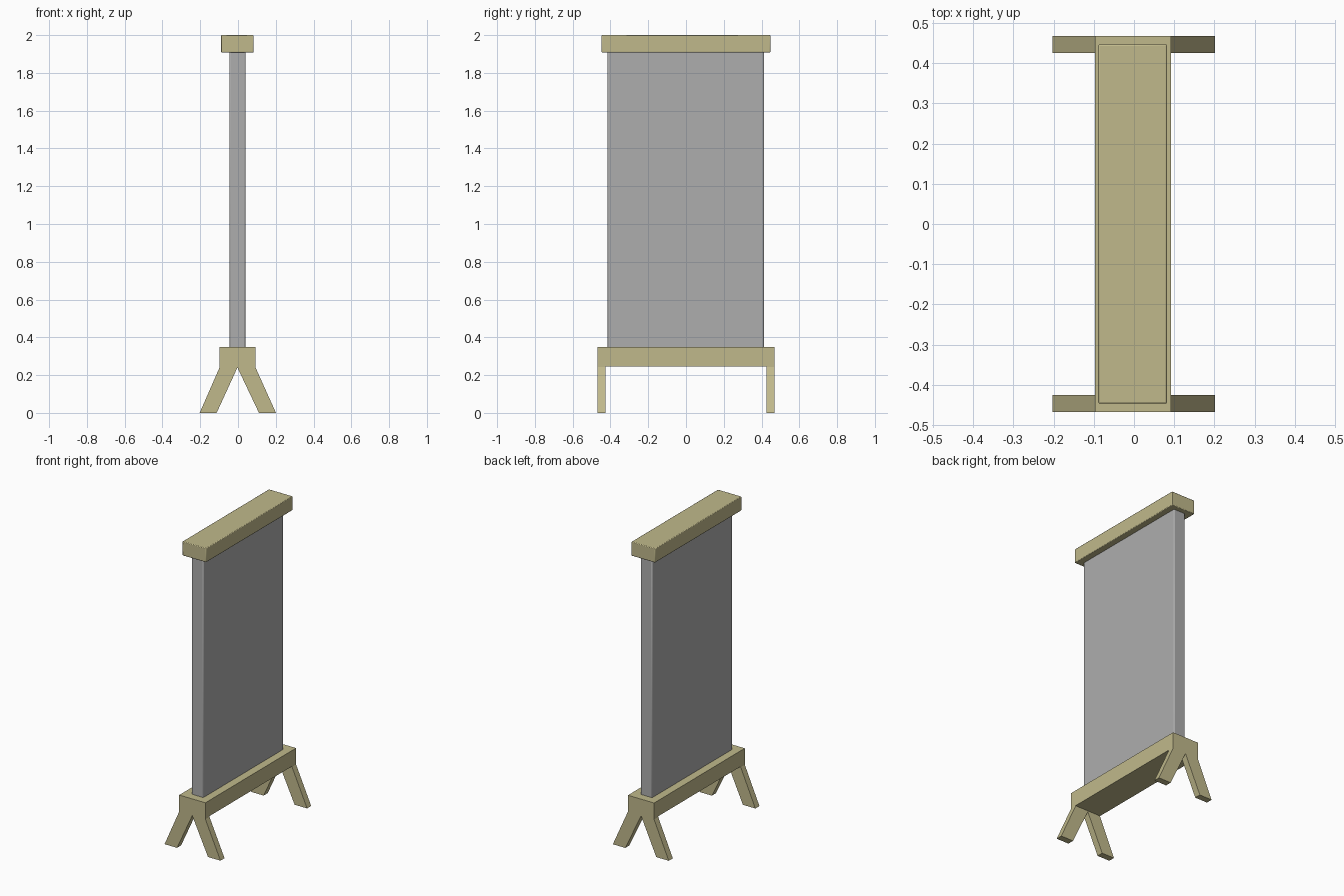
import bpy, bmesh, math

if "Cube" in bpy.data.objects:
    bpy.data.objects.remove(bpy.data.objects["Cube"])


def material(name, rgb):
    m = bpy.data.materials.new(name)
    m.diffuse_color = (*rgb, 1)
    m.use_nodes = True
    m.node_tree.nodes["Principled BSDF"].inputs["Base Color"].default_value = m.diffuse_color
    return m


wood = material("khaki wood", (0.53, 0.485, 0.26))
grey = material("grey panel", (0.42, 0.42, 0.42))


def prism(name, profile, y0, y1, mat=None):
    """Extrude an x/z outline along y."""
    bm = bmesh.new()
    face = bm.faces.new([bm.verts.new((x, y0, z)) for x, z in profile])
    ext = bmesh.ops.extrude_face_region(bm, geom=[face])
    verts = [v for v in ext["geom"] if isinstance(v, bmesh.types.BMVert)]
    bmesh.ops.translate(bm, verts=verts, vec=(0, y1 - y0, 0))
    bmesh.ops.recalc_face_normals(bm, faces=bm.faces)
    me = bpy.data.meshes.new(name)
    bm.to_mesh(me)
    bm.free()
    ob = bpy.data.objects.new(name, me)
    bpy.context.collection.objects.link(ob)
    if mat:
        me.materials.append(mat)
    return ob


def rect(x0, x1, z0, z1):
    return [(x0, z0), (x1, z0), (x1, z1), (x0, z1)]


def soften(ob, width):
    b = ob.modifiers.new("soft edges", "BEVEL")
    b.width = width
    b.segments = 2
    bpy.ops.object.select_all(action="DESELECT")
    ob.select_set(True)
    bpy.context.view_layer.objects.active = ob
    bpy.ops.object.shade_smooth_by_angle(angle=math.radians(35))


# Display panel
panel = prism("panel", rect(-0.045, 0.04, 0.33, 1.93), -0.415, 0.414, grey)
soften(panel, 0.007)

# Top rail
top_rail = prism("top_rail", rect(-0.089, 0.082, 1.908, 2.0), -0.447, 0.447, wood)
soften(top_rail, 0.004)

# Bottom rail and splayed legs: one long profile with the middle cut away
outline = [(-0.097, 0.349), (0.092, 0.349), (0.092, 0.242), (0.201, 0.0),
           (0.111, 0.0), (-0.003, 0.24), (-0.113, 0.0), (-0.203, 0.0),
           (-0.097, 0.242)]
stand = prism("stand", outline, -0.468, 0.468, wood)
cutter = prism("leg_gap_cutter", rect(-0.4, 0.4, -0.1, 0.246), -0.426, 0.426)
cut = stand.modifiers.new("leg gap", "BOOLEAN")
cut.operation = "DIFFERENCE"
cut.solver = "EXACT"
cut.object = cutter
cutter.hide_render = True
cutter.hide_set(True)
